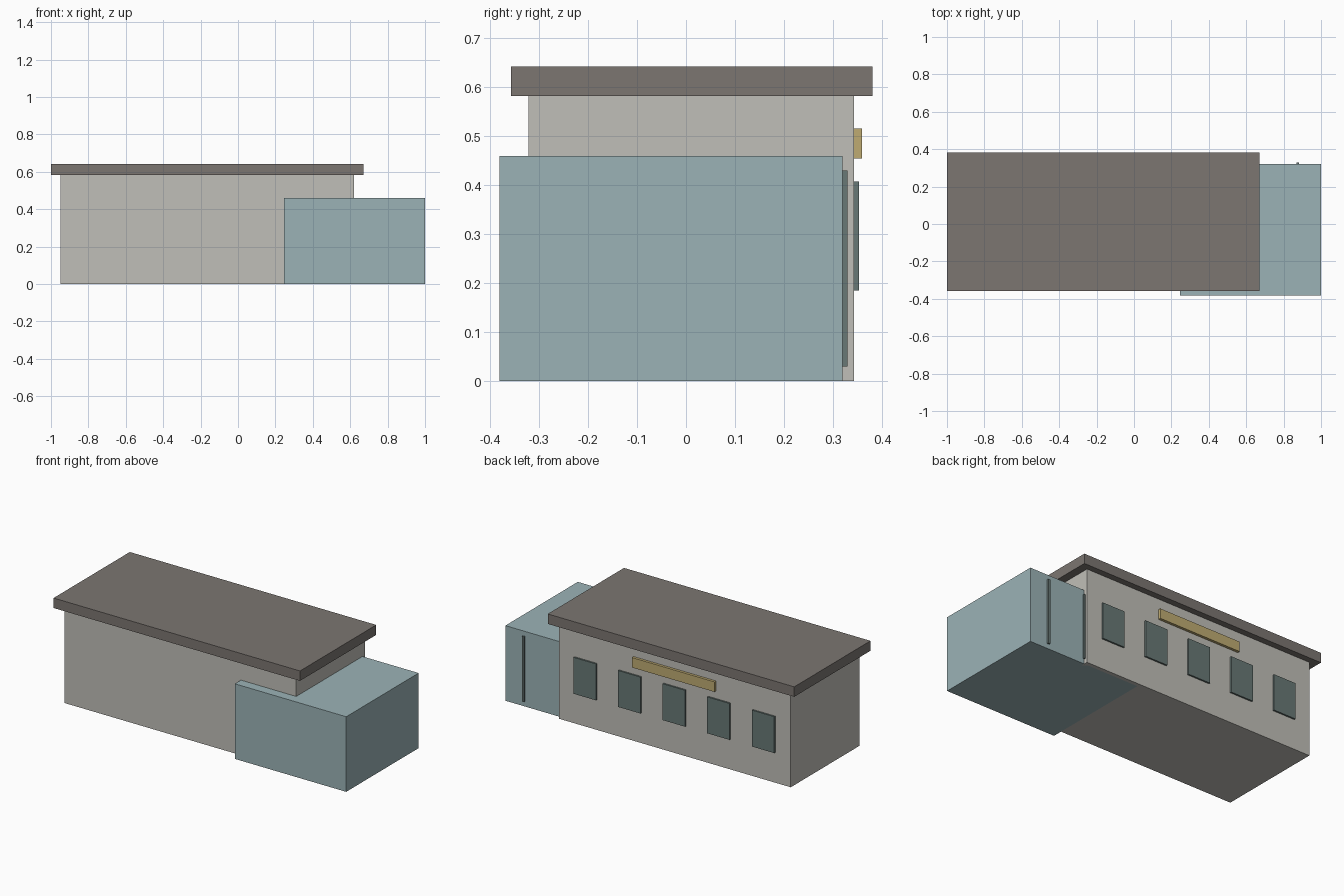
import bpy
import bmesh

if "Cube" in bpy.data.objects:
    bpy.data.objects.remove(bpy.data.objects["Cube"])


def material(name, rgb):
    mat = bpy.data.materials.new(name)
    mat.diffuse_color = (*rgb, 1)
    mat.use_nodes = True
    mat.node_tree.nodes["Principled BSDF"].inputs["Base Color"].default_value = mat.diffuse_color
    return mat


def box(name, x, y, z, mat):
    """Axis-aligned box from (min, max) ranges."""
    bm = bmesh.new()
    bmesh.ops.create_cube(bm, size=1)
    for v in bm.verts:
        v.co = [r[0] if c < 0 else r[1] for c, r in zip(v.co, (x, y, z))]
    mesh = bpy.data.meshes.new(name)
    bm.to_mesh(mesh)
    bm.free()
    mesh.materials.append(mat)
    obj = bpy.data.objects.new(name, mesh)
    bpy.context.collection.objects.link(obj)
    return obj


wall = material("wall_plaster", (0.53, 0.52, 0.48))
roof = material("roof_brown", (0.20, 0.18, 0.165))
annex = material("annex_blue", (0.33, 0.45, 0.47))
glass = material("window_glass", (0.14, 0.19, 0.18))
ochre = material("sign_ochre", (0.52, 0.41, 0.17))

# Main hall with overhanging flat roof
box("main_hall", (-0.95, 0.62), (-0.322, 0.343), (0, 0.582), wall)
box("roof_slab", (-1.0, 0.67), (-0.357, 0.381), (0.582, 0.643), roof)

# Lower annex, overlapping the hall's right end
box("annex", (0.245, 1.0), (-0.381, 0.32), (0, 0.46), annex)

# Row of windows and blank sign board on the rear wall
mid = -0.165
for i in range(-2, 3):
    cx = mid + i * 0.302
    box(f"window_{i + 3}", (cx - 0.076, cx + 0.076), (0.340, 0.353), (0.185, 0.408), glass)
box("sign_board", (mid - 0.28, mid + 0.28), (0.340, 0.359), (0.455, 0.516), ochre)

# Vertical mullions on the annex rear wall
for i in range(-1, 2):
    cx = 0.6225 + i * 0.252
    box(f"mullion_{i + 2}", (cx - 0.007, cx + 0.007), (0.318, 0.33), (0.03, 0.43), glass)
